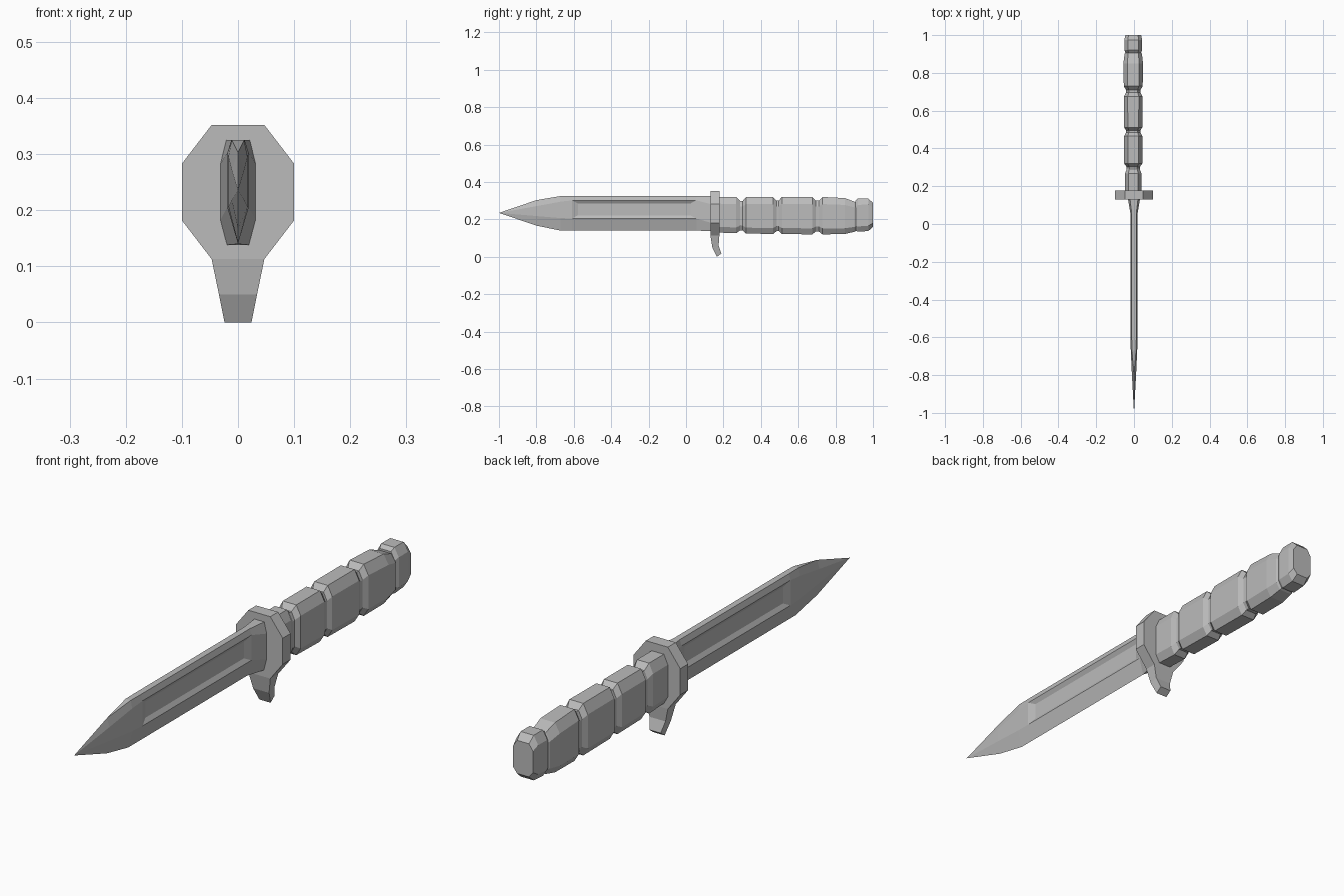
import bpy
import bmesh

cube = bpy.data.objects.get("Cube")
if cube:
    bpy.data.objects.remove(cube, do_unlink=True)

steel = bpy.data.materials.new("mid grey")
steel.use_nodes = True
GREY = (0.5, 0.5, 0.5, 1)
steel.diffuse_color = GREY
steel.node_tree.nodes["Principled BSDF"].inputs["Base Color"].default_value = GREY


def finish(name, bm):
    bmesh.ops.remove_doubles(bm, verts=bm.verts[:], dist=0.0005)
    bmesh.ops.recalc_face_normals(bm, faces=bm.faces[:])
    mesh = bpy.data.meshes.new(name)
    bm.to_mesh(mesh)
    bm.free()
    mesh.materials.append(steel)
    obj = bpy.data.objects.new(name, mesh)
    bpy.context.collection.objects.link(obj)
    return obj


def octagon(y, side, flat_top, flat_low, z0, z1, z2, z3, cx=0):
    """Eight-sided ring in the xz plane, mirrored about x = cx."""
    half = [(flat_low, z0), (side, z1), (side, z2), (flat_top, z3)]
    ring = half + [(-x, z) for x, z in reversed(half)]
    return [(cx + x, y, z) for x, z in ring]


def loft(rings):
    bm = bmesh.new()
    loops = [[bm.verts.new(p) for p in ring] for ring in rings]
    n = len(loops[0])
    for a, b in zip(loops, loops[1:]):
        for i in range(n):
            j = (i + 1) % n
            bm.faces.new((a[i], a[j], b[j], b[i]))
    bm.faces.new(loops[0])
    bm.faces.new(loops[-1])
    return bm


# Blade: sharp point and lower edge, flared root
body = (0.019, 0.012, 0, 0.14, 0.205, 0.302, 0.325)
bm = loft([
    octagon(-1.0, 0, 0, 0, 0.235, 0.235, 0.235, 0.235),
    octagon(-0.8, 0.011, 0, 0, 0.167, 0.218, 0.271, 0.303),
    octagon(-0.67, 0.017, 0.011, 0, 0.14, 0.207, 0.295, 0.325),
    octagon(-0.61, *body),
    octagon(0.055, *body),
    octagon(0.14, 0.033, 0.022, 0.022, 0.138, 0.18, 0.28, 0.325),
])
bmesh.ops.remove_doubles(bm, verts=bm.verts[:], dist=0.0005)
bmesh.ops.dissolve_degenerate(bm, edges=bm.edges[:], dist=0.0005)
bmesh.ops.recalc_face_normals(bm, faces=bm.faces[:])
# Fullers sunk into both flats
flats = [f for f in bm.faces if abs(f.normal.x) > 0.99 and f.calc_area() > 0.05
         and 0.24 < f.calc_center_median().z < 0.27]
bmesh.ops.inset_individual(bm, faces=flats, thickness=0.024, depth=-0.01)
for f in flats:
    mid = f.calc_center_median().y
    for v in f.verts:
        v.co.y += 0.015 if v.co.y < mid else -0.015
finish("blade", bm)

# Guard plate with a curved lower prong: (half width, height, front y, back y)
bm = loft([
    [(-w, f, z), (w, f, z), (w, b, z + lift), (-w, b, z + lift)]
    for w, z, f, b, lift in [
        (0.047, 0.352, 0.13, 0.178, 0), (0.1, 0.283, 0.13, 0.178, 0),
        (0.1, 0.182, 0.13, 0.178, 0), (0.047, 0.113, 0.13, 0.178, 0),
        (0.034, 0.05, 0.141, 0.174, 0.01), (0.024, 0, 0.165, 0.189, 0.018)]
])
finish("guard", bm)


# Grip and pommel rings: (y, half width, bottom, top)
def handle(name, stations):
    rings = []
    for y, w, lo, hi in stations:
        h = hi - lo
        rings.append(octagon(y, w, w * 0.6, w * 0.6, lo, lo + h * 0.16,
                             hi - h * 0.19, hi, -0.004))
    return finish(name, loft(rings))


handle("grip", [
    (0.17, 0.043, 0.13, 0.32), (0.268, 0.043, 0.126, 0.32),
    (0.29, 0.035, 0.142, 0.298), (0.302, 0.035, 0.142, 0.298),
    (0.32, 0.048, 0.125, 0.319), (0.465, 0.048, 0.122, 0.319),
    (0.485, 0.038, 0.138, 0.3), (0.495, 0.038, 0.138, 0.3),
    (0.512, 0.048, 0.122, 0.321), (0.675, 0.049, 0.12, 0.321),
    (0.695, 0.039, 0.136, 0.3), (0.71, 0.039, 0.136, 0.3),
    (0.73, 0.05, 0.12, 0.32), (0.85, 0.052, 0.122, 0.314),
    (0.9, 0.046, 0.134, 0.295), (0.92, 0.036, 0.145, 0.285),
])
handle("pommel", [
    (0.905, 0.04, 0.14, 0.3), (0.92, 0.047, 0.134, 0.312),
    (0.975, 0.047, 0.138, 0.312), (1.0, 0.042, 0.16, 0.288),
])
